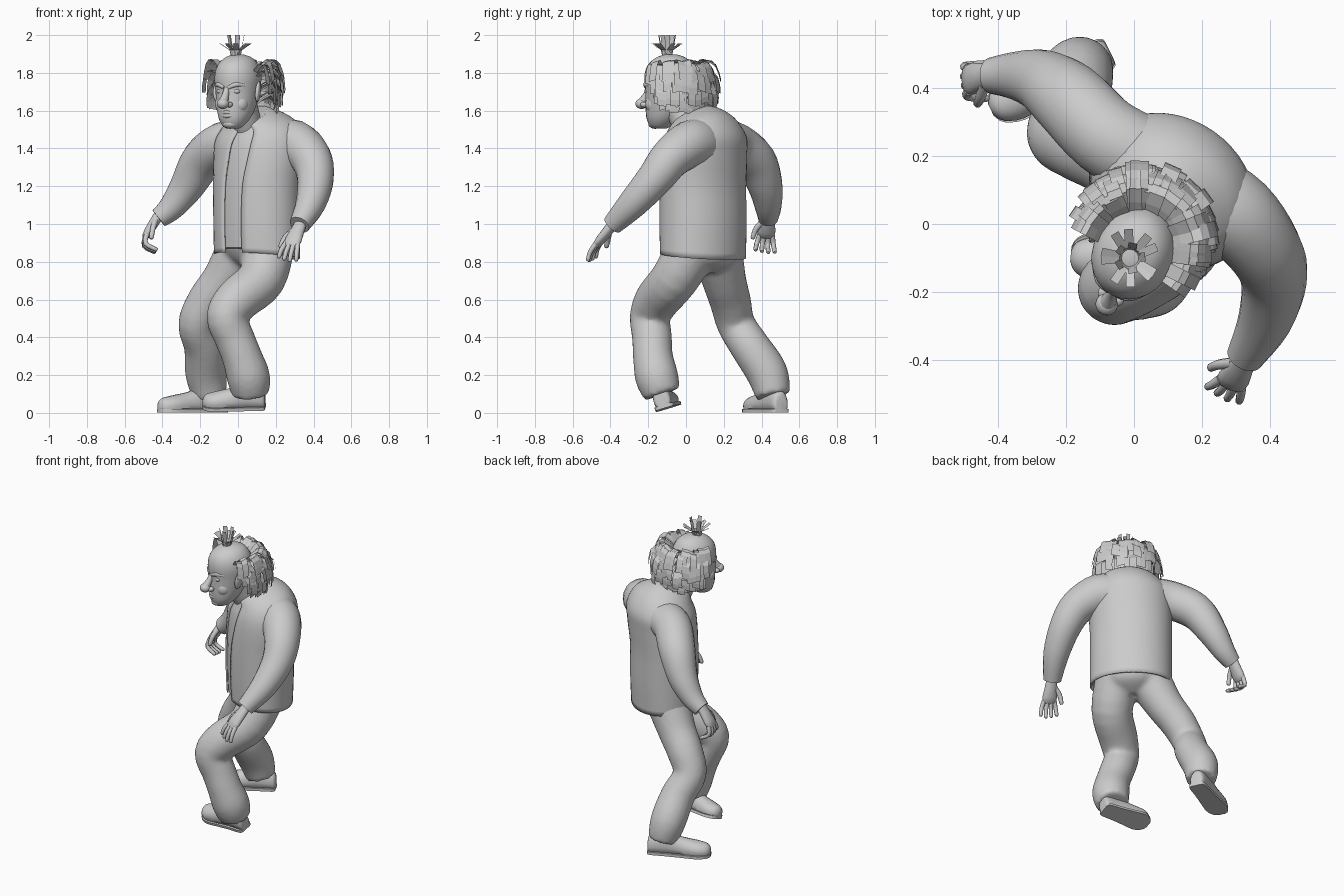
import bpy, bmesh, math, random
from mathutils import Vector as V, Matrix as M

if "Cube" in bpy.data.objects:
    bpy.data.objects.remove(bpy.data.objects["Cube"])
random.seed(4)
TAU = math.tau


def link(name, bm):
    me = bpy.data.meshes.new(name)
    bm.to_mesh(me)
    bm.free()
    ob = bpy.data.objects.new(name, me)
    bpy.context.collection.objects.link(ob)
    return ob


def build(name, grids, closed=True):
    """Skin one or more lists of rings into a single mesh object."""
    bm = bmesh.new()
    for rings in grids:
        vs = [[bm.verts.new(p) for p in r] for r in rings]
        n = len(vs[0])
        for r, s in zip(vs, vs[1:]):
            for i in range(n if closed else n - 1):
                j = (i + 1) % n
                bm.faces.new((r[i], r[j], s[j], s[i]))
        if closed:
            bm.faces.new(vs[0][::-1])
            bm.faces.new(vs[-1])
    bmesh.ops.recalc_face_normals(bm, faces=bm.faces)
    return link(name, bm)


def spline(pts, sub=4):
    """Catmull-Rom interpolation of tuples of any length."""
    p = [pts[0]] + list(pts) + [pts[-1]]
    out = []
    for k in range(1, len(p) - 2):
        for s in range(sub):
            t = s / sub
            out.append(tuple(.5 * (2*b + (c-a)*t + (2*a-5*b+4*c-d)*t*t + (3*b-a-3*c+d)*t**3)
                             for a, b, c, d in zip(*p[k-1:k+3])))
    return out + [tuple(pts[-1])]


def tube(pts, n=20, sub=4, tip=False):
    """Rings of a round tube through (x, y, z, radius) points."""
    sp = spline(pts, sub)
    c = [V(q[:3]) for q in sp]
    u, rings = V((.3, .9, .1)), []
    for i, q in enumerate(sp):
        t = (c[min(i+1, len(c)-1)] - c[max(i-1, 0)]).normalized()
        u = (u - t * u.dot(t)).normalized()
        w = t.cross(u)
        rings.append([c[i] + (u*math.cos(TAU*k/n) + w*math.sin(TAU*k/n)) * q[3] for k in range(n)])
    if tip:
        rings.append([c[-1] + t*sp[-1][3]*.6 + (p - c[-1])*.55 for p in rings[-1]])
    return rings


def blob(name, mat, loc, size, rot=(0, 0, 0)):
    bm = bmesh.new()
    m = M.Translation(loc)
    for ang, ax in zip(rot, 'XYZ'):
        m = m @ M.Rotation(math.radians(ang), 4, ax)
    bmesh.ops.create_uvsphere(bm, u_segments=20, v_segments=12, radius=1, matrix=mat @ m @ M.Diagonal((*size, 1)))
    link(name, bm)


# Jacket and shirt: z, centre x, centre y, half width, half depth, front drop, turn
SECT = spline([(.83, .10, .09, .252, .2, -.02, -45), (1.0, .10, .09, .252, .207, 0, -45),
               (1.2, .10, .09, .252, .207, 0, -43), (1.35, .11, .095, .256, .21, .01, -38),
               (1.45, .115, .1, .25, .205, .02, -34), (1.53, .11, .08, .2, .165, .04, -31),
               (1.575, .08, .05, .125, .115, .045, -30), (1.58, .065, .03, .09, .085, .045, -30)])


def torso(scale, a0, a1, n, sect):
    rings = []
    for z, cx, cy, a, b, k, turn in sect:
        row = []
        yaw = M.Rotation(math.radians(turn), 3, 'Z')
        for i in range(n):
            t = math.radians(a0 + (a1 - a0) * i / n)
            s, c = math.sin(t), math.cos(t)
            row.append(yaw @ V((a*scale*s, -b*scale*c, -k*c)) + V((cx, cy, z)))
        rings.append(row)
    return rings


jacket = build('jacket', [torso(1, 18, 357, 44, SECT)], closed=False)
mod = jacket.modifiers.new('cloth', 'SOLIDIFY')
mod.thickness = .01
build('shirt', [torso(.955, 0, 360, 40, [(.85, .1, .09, .15, .12, 0, -45)] + SECT[1:])])

# Sleeves
L_ARM = [(.2, .09, 1.42, .13), (.3, .025, 1.425, .125), (.385, -.08, 1.35, .11), (.41, -.165, 1.24, .097),
         (.385, -.28, 1.11, .08), (.325, -.39, .995, .055)]
R_ARM = [(.02, .2, 1.43, .12), (-.085, .26, 1.42, .118), (-.19, .365, 1.335, .112), (-.27, .42, 1.2, .092),
         (-.35, .435, 1.09, .07), (-.42, .435, 1.03, .053)]
build('left_sleeve', [tube(L_ARM)])
build('right_sleeve', [tube(R_ARM)])

# Trousers: two legs and a seat fused into one skin
L_LEG = tube([(.16, .04, .88, .14), (.125, -.06, .71, .127), (0, -.15, .6, .12), (-.06, -.19, .51, .108),
              (-.02, -.18, .4, .106), (.02, -.175, .3, .106), (.055, -.155, .19, .115), (.065, -.125, .1, .1)])
R_LEG = tube([(.03, .16, .88, .14), (-.07, .2, .71, .118), (-.16, .235, .59, .11), (-.215, .265, .47, .102),
              (-.18, .34, .35, .106), (-.17, .43, .21, .11), (-.15, .46, .09, .092)])
SEAT = tube([(.1, .1, .95, .19), (.1, .1, .86, .185), (.095, .095, .8, .15), (.09, .09, .75, .07)])
trousers = build('trousers', [L_LEG, R_LEG, SEAT])
mod = trousers.modifiers.new('fuse', 'REMESH')
mod.mode, mod.voxel_size, mod.use_smooth_shade = 'VOXEL', .014, True
mod = trousers.modifiers.new('relax', 'SMOOTH')
mod.iterations = 6


# Shoes: built toe towards +x, then placed
def shoe(name, heel, toe, roll, lift):
    h, t = V((*heel, 0)), V((*toe, 0))
    ln = (t - h).length
    m = (M.Translation(h + V((0, 0, lift))) @ M.Rotation(math.atan2(*(t - h).yx), 4, 'Z')
         @ M.Rotation(math.radians(roll), 4, 'X'))
    prof = spline([(0, .025, .06), (.04, .045, .1), (.3, .05, .13), (.55, .058, .095), (.8, .065, .075),
                   (.95, .045, .06), (1, .015, .035)], 3)
    upper = [[m @ V((x*ln, w*math.cos(TAU*k/18), .015 + max(0, z*(.3 + .7*math.sin(TAU*k/18)))))
              for k in range(18)] for x, w, z in prof]
    build(name + '_upper', [upper])
    edge = [(x*ln, w + .005) for x, w, z in prof]
    loop = edge + [(x, -w) for x, w in edge[::-1]]
    build(name + '_sole', [[[m @ V((x, y, z)) for x, y in loop] for z in (0, .018)]])


shoe('left_shoe', (.145, -.115), (-.185, -.085), -17, .025)
shoe('right_shoe', (-.07, .505), (-.42, .335), 0, .002)


# Hands
def hand(name, wrist, d, a, curl, bend):
    w, d = V(wrist), V(d).normalized()
    a = V(a)
    a = (a - d * a.dot(d)).normalized()
    c = d.cross(a)
    c = c if c.dot(V(curl)) > 0 else -c
    palm = [[w + d*t + a*hw*math.cos(TAU*k/14) + c*ht*math.sin(TAU*k/14) for k in range(14)]
            for t, hw, ht in [(-.03, .033, .028), (.03, .04, .027), (.08, .047, .025), (.115, .044, .018), (.125, .035, .01)]]
    parts = [palm]
    for i in range(4):
        s = i - 1.5
        f = 1 - .1 * abs(s - .3)
        stops = [(.105, .022*s, 0), (.105 + .055*f, .03*s, bend*.25), (.105 + (.12 - bend*.8)*f, .034*s, bend)]
        parts.append(tube([(*(w + d*x + a*y + c*z), .0145 - .0015*j) for j, (x, y, z) in enumerate(stops)], 8, 3, True))
    thumb = [(.02, -.025, 0), (.065, -.058, .012), (.11, -.07, .03)]
    parts.append(tube([(*(w + d*x + a*y + c*z), .017 - .002*j) for j, (x, y, z) in enumerate(thumb)], 8, 3, True))
    build(name, parts)


hand('left_hand', (.32, -.405, .975), (-.085, -.15, -.19), (1, -.3, 0), (0, .6, -1), .025)
hand('right_hand', (-.43, .435, 1.03), (-.5, -.1, -.8), (0, 1, 0), (1, 0, -.5), .085)

# Head: horizontal sections in local space, face towards -y
H = M.Translation((0, -.085, 0)) @ M.Rotation(math.radians(-28), 4, 'Z')
head = spline([(1.505, -.06, .03, .035), (1.52, -.056, .055, .058), (1.56, -.04, .082, .09), (1.62, -.02, .1, .115),
               (1.7, -.005, .113, .13), (1.78, 0, .12, .14), (1.84, 0, .104, .122), (1.88, .005, .07, .082),
               (1.898, .005, .025, .03)])
build('head', [[[H @ V((a*math.cos(TAU*k/28), y + b*math.sin(TAU*k/28), z)) for k in range(28)] for z, y, a, b in head]])
build('neck', [tube([(.07, .05, 1.46, .085), (.045, 0, 1.54, .078), (.02, -.045, 1.64, .08)])])


def local(pts):
    return [(*(H @ V(p[:3])), p[3]) for p in pts]


build('nose_bridge', [tube(local([(0, -.118, 1.73, .014), (0, -.14, 1.685, .018), (0, -.165, 1.645, .026)]), 12)])
blob('nose_tip', H, (0, -.17, 1.637), (.033, .033, .028))
for sx, side in ((1, 'left'), (-1, 'right')):
    blob(side + '_nostril', H, (sx*.025, -.143, 1.632), (.016, .02, .015))
    blob(side + '_eye', H, (sx*.046, -.106, 1.703), (.024, .02, .016))
    blob(side + '_cheek', H, (sx*.05, -.07, 1.635), (.045, .045, .05))
    blob(side + '_ear', H, (sx*.12, .0, 1.7), (.014, .034, .055), (-12, 0, sx*20))
    build(side + '_brow', [tube(local([(sx*.012, -.13, 1.722, .011), (sx*.05, -.118, 1.738, .014),
                                       (sx*.088, -.08, 1.733, .009)]), 10)])
for z, part in ((1.592, 'upper_lip'), (1.573, 'lower_lip')):
    build(part, [tube(local([(-.05, -.1, 1.577, .006), (0, -.128, z, .0125), (.05, -.1, 1.577, .006)]), 10)])
blob('chin', H, (0, -.088, 1.53), (.042, .035, .026))


# Hair: curved flat strips in a horseshoe around the sides and back
def strip(path, side, width):
    return [[p - side*width/2, p + side*width/2] for p in path]


hair = []
LAYERS = [([(-.01, 1.80), (.045, 1.855), (.085, 1.83), (.105, 1.75)], -6),
          ([(-.01, 1.77), (.05, 1.81), (.1, 1.77), (.11, 1.69)], 2),
          ([(-.01, 1.71), (.06, 1.75), (.1, 1.70), (.1, 1.63)], 10),
          ([(-.01, 1.65), (.05, 1.69), (.08, 1.65), (.08, 1.60)], 18)]
COUNT = 24
for prof, start in LAYERS:
    for i in range(COUNT):
        f = (i + random.uniform(-.3, .3)) / (COUNT - 1)
        ang = math.radians(start + (176 - start*1.6) * f)
        out = V((math.cos(ang), math.sin(ang), 0))
        side = V((-out.y, out.x, random.uniform(-.35, .35)))
        stretch = (.85 + .42 * max(0, out.y)) * random.uniform(.85, 1.12)
        dz = random.uniform(-.015, .015)
        path = [V((out.x*(.112 + r*stretch), out.y*(.132 + r*stretch), z + dz)) for r, z in prof]
        path = [V(p) for p in spline([tuple(p) for p in path], 2)]
        hair.append([[H @ q for q in row] for row in strip(path, side, random.uniform(.036, .055))])
build('side_hair', hair, closed=False)

# Tuft on the crown
tuft = []
for i in range(15):
    ang = TAU * i / 15 + random.uniform(-.15, .15)
    out = V((math.cos(ang), math.sin(ang), 0))
    side = V((-out.y, out.x, 0))
    reach, top = (.085, 1.955) if i % 3 else (.045, 2.0)
    base = V((-.012, -.1, 0))
    path = [base + out*r + V((0, 0, z)) for r, z in ((.02, 1.875), (.03, 1.92), (reach, top))]
    tuft.append(strip(path, side, .026))
build('crown_tuft', tuft, closed=False)

# Smooth shading everywhere except the flat hair strips
bpy.ops.object.select_all(action='DESELECT')
for ob in bpy.context.scene.objects:
    if ob.type == 'MESH' and ob.name not in ('side_hair', 'crown_tuft', 'trousers'):
        ob.select_set(True)
        bpy.context.view_layer.objects.active = ob
bpy.ops.object.shade_smooth_by_angle(angle=math.radians(50))
